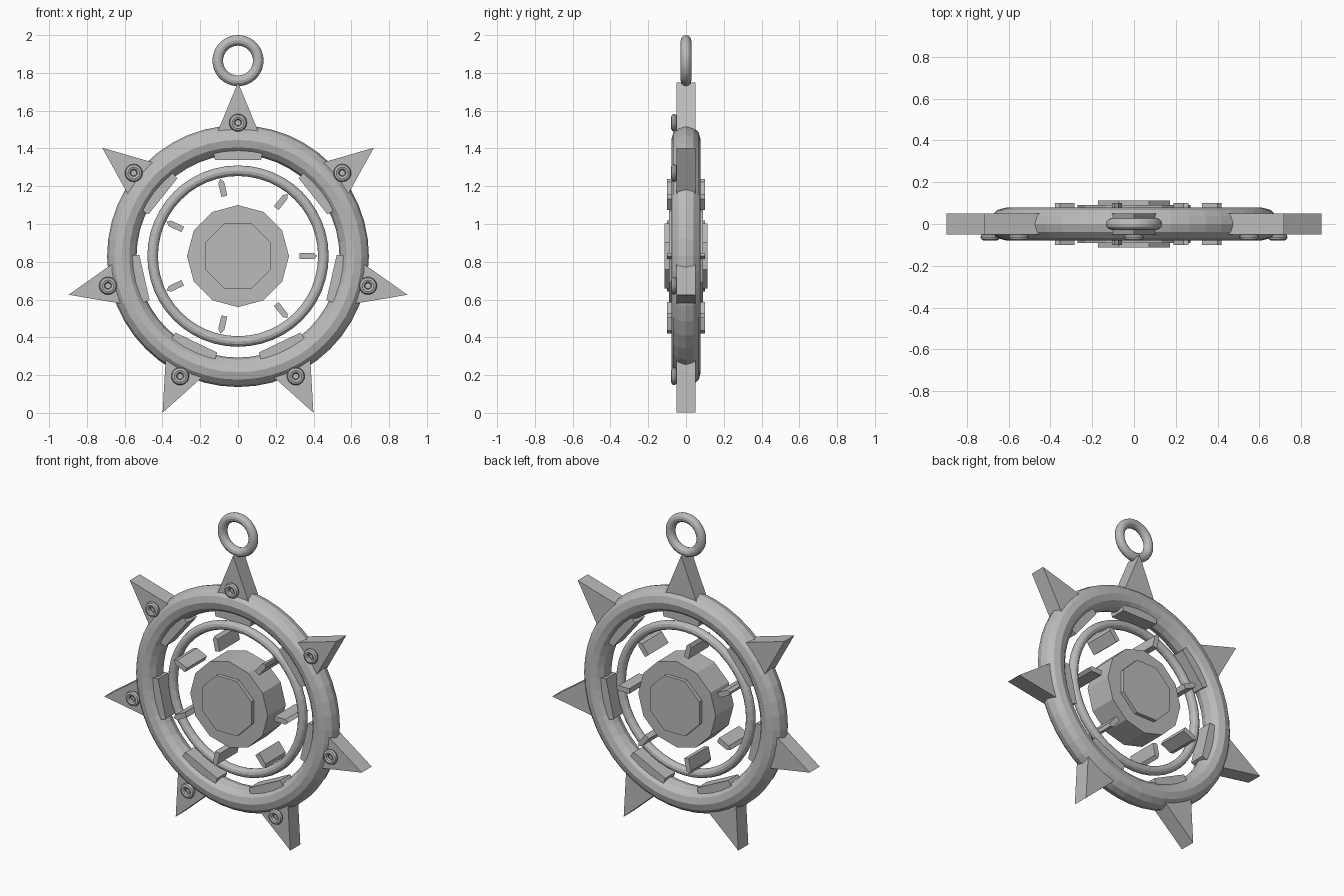
import bpy, bmesh
from math import sin, cos, pi, tau, radians
from mathutils import Vector, Matrix

cube = bpy.data.objects.get("Cube")
if cube:
    bpy.data.objects.remove(cube, do_unlink=True)

CENTRE = 0.83   # height of the wheel's centre
COUNT = 7       # repeats around the wheel

grey = bpy.data.materials.new("plain_grey")
grey.use_nodes = True
colour = (0.5, 0.5, 0.5, 1)
grey.diffuse_color = colour
grey.node_tree.nodes["Principled BSDF"].inputs["Base Color"].default_value = colour


def prism(name, profile, depth, angle=0.0):
    """Extrude an (x, z) profile along y, then turn it about the wheel's centre."""
    bm = bmesh.new()
    face = bm.faces.new([bm.verts.new((x, -depth, z)) for x, z in profile])
    new = bmesh.ops.extrude_face_region(bm, geom=[face])["geom"]
    moved = [v for v in new if isinstance(v, bmesh.types.BMVert)]
    bmesh.ops.translate(bm, verts=moved, vec=(0, 2 * depth, 0))
    bmesh.ops.recalc_face_normals(bm, faces=bm.faces)
    turn = Matrix.Translation((0, 0, CENTRE)) @ Matrix.Rotation(angle, 4, 'Y')
    bm.transform(turn)
    mesh = bpy.data.meshes.new(name)
    bm.to_mesh(mesh)
    bm.free()
    mesh.materials.append(grey)
    obj = bpy.data.objects.new(name, mesh)
    bpy.context.collection.objects.link(obj)
    return obj


def ring(name, location, major, minor, around=48, section=12):
    """Upright torus facing the front."""
    bpy.ops.mesh.primitive_torus_add(
        location=location, rotation=(pi / 2, 0, 0), major_radius=major,
        minor_radius=minor, major_segments=around, minor_segments=section)
    obj = bpy.context.object
    obj.name = name
    obj.data.materials.append(grey)
    return obj


def polygon(sides, radius, offset=0.0):
    return [(radius * sin(tau * (i + offset) / sides),
             radius * cos(tau * (i + offset) / sides)) for i in range(sides)]


# Rings
ring("outer_ring", (0, 0, CENTRE), 0.615, 0.078)
ring("inner_ring", (0, 0, CENTRE), 0.452, 0.028)
ring("hanging_loop", (0, 0, 1.865), 0.107, 0.028)

# Hub with a raised plate on both faces
prism("hub", polygon(12, 0.27), 0.09)
prism("hub_plate", polygon(8, 0.187, 0.5), 0.113)

# Outline of the parts that repeat, drawn pointing up from the centre
spike = [(0, 0.92), (0.128, 0.61), (-0.128, 0.61)]
pad = [(-0.122, 0.508), (0.122, 0.508), (0.134, 0.575), (-0.134, 0.575)]
spoke = [(-0.016, 0.325), (0.016, 0.325), (0.016, 0.4), (0, 0.42), (-0.016, 0.4)]

for i in range(COUNT):
    angle = tau * i / COUNT
    prism(f"spike_{i + 1}", spike, 0.05, angle)
    prism(f"inner_pad_{i + 1}", pad, 0.05, angle)
    prism(f"spoke_{i + 1}", spoke, 0.1, pi / 2 + angle)
    # Rivet on the front of each spike
    spot = Vector((0.706 * sin(angle), -0.063, CENTRE + 0.706 * cos(angle)))
    ring(f"rivet_{i + 1}", spot, 0.031, 0.016, 24, 8)
